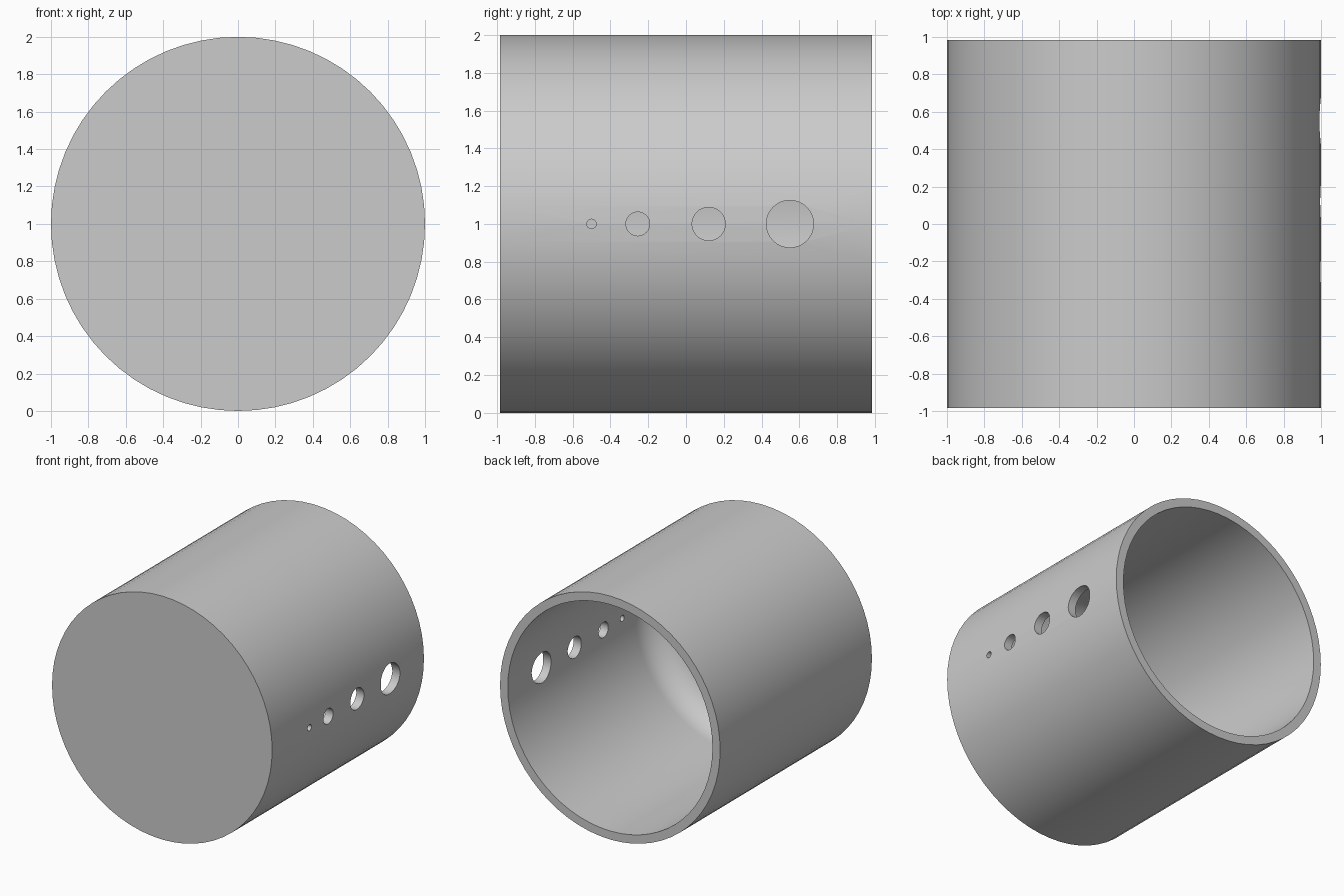
import bpy, bmesh, math
from mathutils import Vector

cube = bpy.data.objects.get("Cube")
if cube:
    bpy.data.objects.remove(cube, do_unlink=True)

OUTER, INNER, HALF, FILLET, SEGMENTS = 1.0, 0.93, 0.985, 0.25, 64
FLOOR = -HALF + OUTER - INNER

grey = bpy.data.materials.new("plain grey")
grey.use_nodes = True
colour = (0.6, 0.6, 0.6, 1)
grey.diffuse_color = colour
grey.node_tree.nodes["Principled BSDF"].inputs["Base Color"].default_value = colour


def make_object(name, bm):
    mesh = bpy.data.meshes.new(name)
    bm.to_mesh(mesh)
    bm.free()
    obj = bpy.data.objects.new(name, mesh)
    mesh.materials.append(grey)
    bpy.context.collection.objects.link(obj)
    return obj


# Cup wall, closed front and rounded inner corner, as (radius, y)
profile = [(0, -HALF), (OUTER, -HALF), (OUTER, HALF), (INNER, HALF)]
for i in range(13):
    a = math.pi / 2 * i / 12
    profile.append((INNER - FILLET + FILLET * math.cos(a),
                    FLOOR + FILLET - FILLET * math.sin(a)))
profile.append((0, FLOOR))

# Spin the profile round the long axis
bm = bmesh.new()
verts = [bm.verts.new((r, y, 1)) for r, y in profile]
edges = [bm.edges.new(pair) for pair in zip(verts, verts[1:])]
bmesh.ops.spin(bm, geom=verts + edges, cent=Vector((0, 0, 1)), axis=Vector((0, 1, 0)),
               angle=math.tau, steps=SEGMENTS, use_duplicate=False)
bmesh.ops.remove_doubles(bm, verts=bm.verts, dist=0.0001)
bmesh.ops.recalc_face_normals(bm, faces=bm.faces)
cup = make_object("hollow_cylinder", bm)

# Row of round holes through one side, as (y, radius)
bm = bmesh.new()
for y, radius in [(-0.5, 0.025), (-0.255, 0.063), (0.12, 0.088), (0.55, 0.125)]:
    made = bmesh.ops.create_cone(bm, cap_ends=True, segments=32,
                                 radius1=radius, radius2=radius, depth=0.6)
    for v in made["verts"]:
        v.co = (v.co.z + OUTER, v.co.y + y, v.co.x + 1)
bmesh.ops.recalc_face_normals(bm, faces=bm.faces)
cutter = make_object("hole_cutter", bm)
cutter.hide_render = True

cut = cup.modifiers.new("holes", "BOOLEAN")
cut.operation = "DIFFERENCE"
cut.solver = "EXACT"
cut.object = cutter
bpy.ops.object.select_all(action="DESELECT")
cup.select_set(True)
bpy.context.view_layer.objects.active = cup
bpy.ops.object.modifier_apply(modifier=cut.name)
bpy.data.objects.remove(cutter, do_unlink=True)
bpy.ops.object.shade_smooth_by_angle(angle=math.radians(30))
